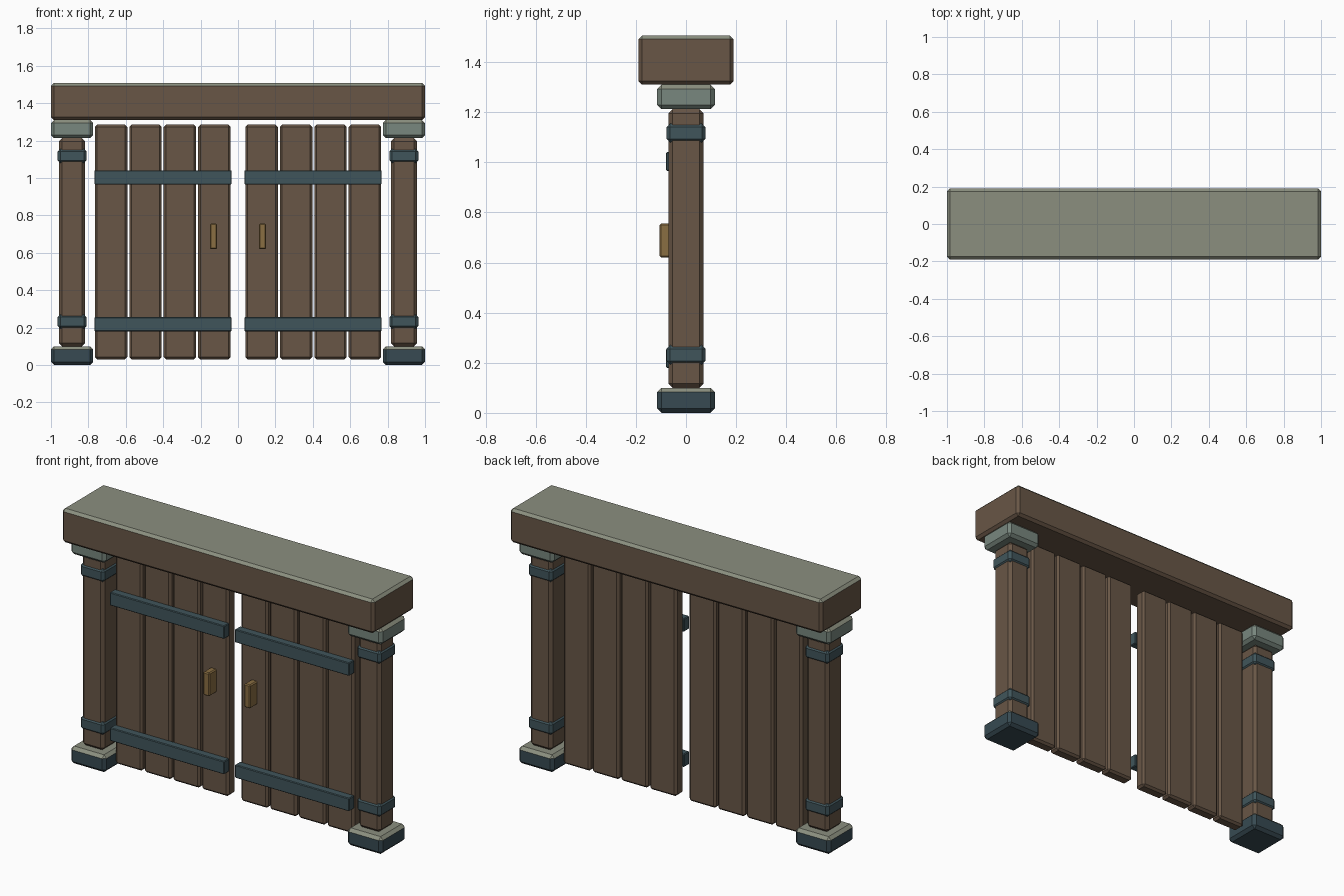
import bpy, bmesh

if "Cube" in bpy.data.objects:
    bpy.data.objects.remove(bpy.data.objects["Cube"])


def material(name, hex_code):
    rgb = [int(hex_code[i:i + 2], 16) / 255 for i in (0, 2, 4)]
    m = bpy.data.materials.new(name)
    m.diffuse_color = [c / 12.92 if c <= 0.04045 else ((c + 0.055) / 1.055) ** 2.4 for c in rgb] + [1]
    m.use_nodes = True
    m.node_tree.nodes["Principled BSDF"].inputs["Base Color"].default_value = m.diffuse_color
    return m


WOOD = material("wood", "685646")
IRON = material("iron", "40555B")
DARK = material("dark_stone", "374A52")
STONE = material("stone", "78877E")
MOSS = material("weathered_top", "8B8F7F")
BRASS = material("brass", "8A6E42")


def block(name, x, y, z, chamfer, mat, top=None):
    """Chamfered box from (min, max) ranges, with an optional top material."""
    bm = bmesh.new()
    bmesh.ops.create_cube(bm, size=1)
    for v in bm.verts:
        v.co = [r[0] if c < 0 else r[1] for c, r in zip(v.co, (x, y, z))]
    bmesh.ops.bevel(bm, geom=bm.edges[:], offset=chamfer, segments=1, affect='EDGES')
    bm.normal_update()
    if top:
        for f in bm.faces:
            f.material_index = int(f.normal.z > 0.5)
    me = bpy.data.meshes.new(name)
    bm.to_mesh(me)
    bm.free()
    me.materials.append(mat)
    if top:
        me.materials.append(top)
    ob = bpy.data.objects.new(name, me)
    bpy.context.collection.objects.link(ob)
    return ob


def both(name, x, *args):
    """The same block on the left and right."""
    block("left_" + name, (-x[1], -x[0]), *args)
    block("right_" + name, x, *args)


def sym(half):
    return (-half, half)


def around(centre, half):
    return (centre - half, centre + half)


# Lintel beam
block("lintel", sym(1.0), sym(0.19), (1.31, 1.507), 0.015, WOOD, MOSS)

# Posts with foot, capital and iron bands
PX = 0.887
both("foot", around(PX, 0.113), sym(0.115), (0, 0.1), 0.017, DARK, MOSS)
both("post", around(PX, 0.07), sym(0.07), (0.1, 1.213), 0.017, WOOD)
both("capital", around(PX, 0.113), sym(0.115), (1.213, 1.31), 0.017, STONE, MOSS)
for label, z in (("lower", 0.232), ("upper", 1.118)):
    both(label + "_post_band", around(PX, 0.077), sym(0.077), around(z, 0.038), 0.014, IRON)

# Door planks
for i in range(4):
    x = 0.04 + i * 0.184
    both(f"plank_{i + 1}", (x, x + 0.173), sym(0.035), (0.03, 1.285), 0.012, WOOD)

# Door straps and handles
for label, z in (("lower", 0.218), ("upper", 1.003)):
    both(label + "_strap", (0.034, 0.768), (-0.079, -0.03), around(z, 0.038), 0.004, IRON)
both("handle", (0.111, 0.151), (-0.105, -0.034), (0.62, 0.756), 0.006, BRASS)
